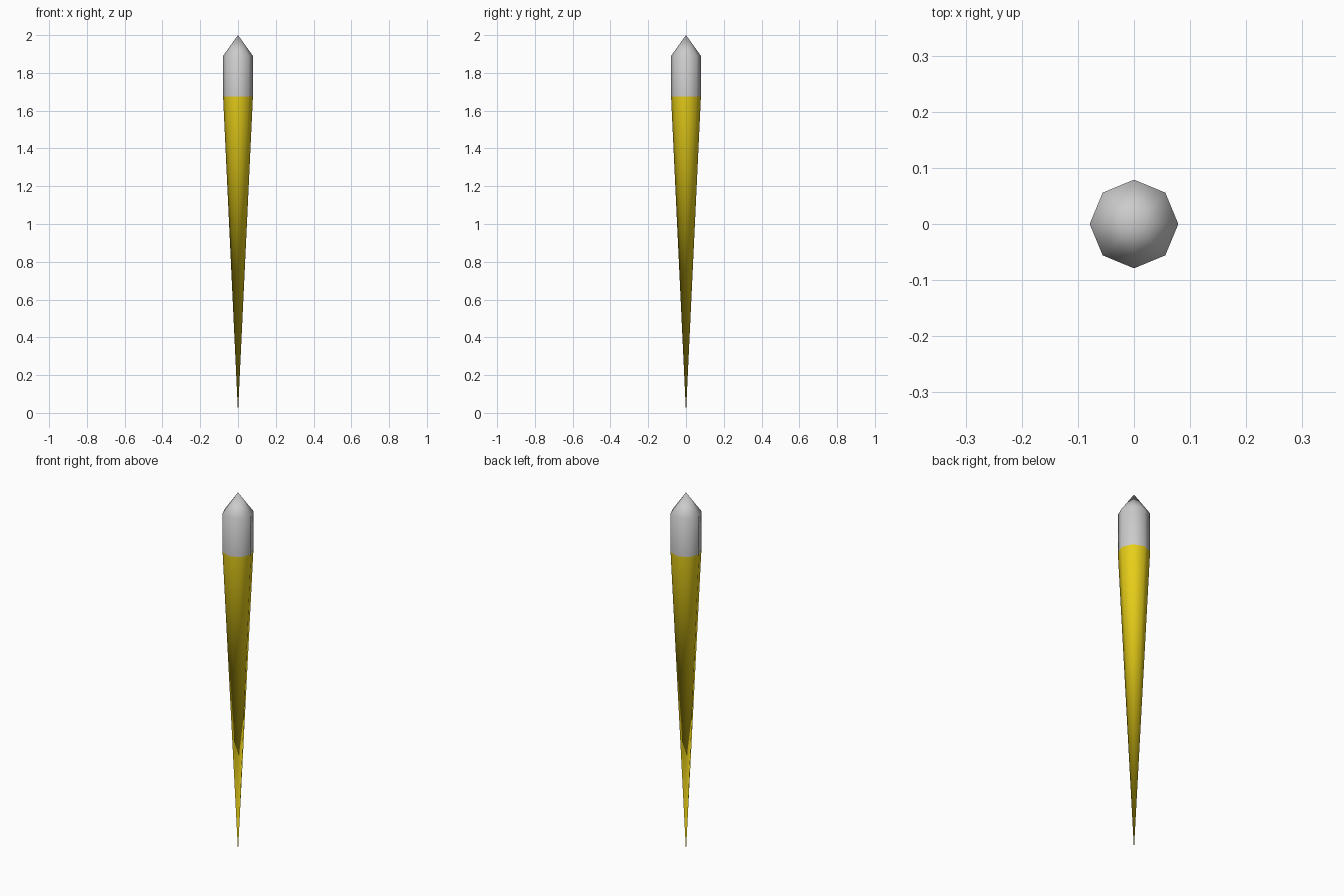
import bpy, bmesh
from math import cos, sin, pi

if "Cube" in bpy.data.objects:
    bpy.data.objects.remove(bpy.data.objects["Cube"])

SIDES = 8
R = 0.079


def lathe(name, profile, color=None):
    """Revolve (radius, z) points about z; radius 0 makes a shared apex."""
    bm = bmesh.new()
    rings = []
    for r, z in profile:
        n = SIDES if r else 1
        rings.append([bm.verts.new((r * cos(2 * pi * i / SIDES),
                                    r * sin(2 * pi * i / SIDES), z)) for i in range(n)])
    for a, b in zip(rings, rings[1:]):
        for i in range(SIDES):
            j = (i + 1) % SIDES
            quad = [a[i % len(a)], a[j % len(a)], b[j % len(b)], b[i % len(b)]]
            face = bm.faces.new(list(dict.fromkeys(quad)))
            face.smooth = True
    mesh = bpy.data.meshes.new(name)
    bm.to_mesh(mesh)
    bm.free()
    obj = bpy.data.objects.new(name, mesh)
    bpy.context.collection.objects.link(obj)
    if color:
        mat = bpy.data.materials.new(name + "_paint")
        mat.diffuse_color = color
        mat.use_nodes = True
        mat.node_tree.nodes["Principled BSDF"].inputs["Base Color"].default_value = mat.diffuse_color
        mesh.materials.append(mat)
    return obj


# Long yellow taper down to a point
lathe("tapered_shaft", [(0, 0), (R, 1.675)], (0.8, 0.62, 0.01, 1))

# Grey collar with pointed top
lathe("pointed_cap", [(R, 1.675), (R, 1.89), (0, 2.0)])
